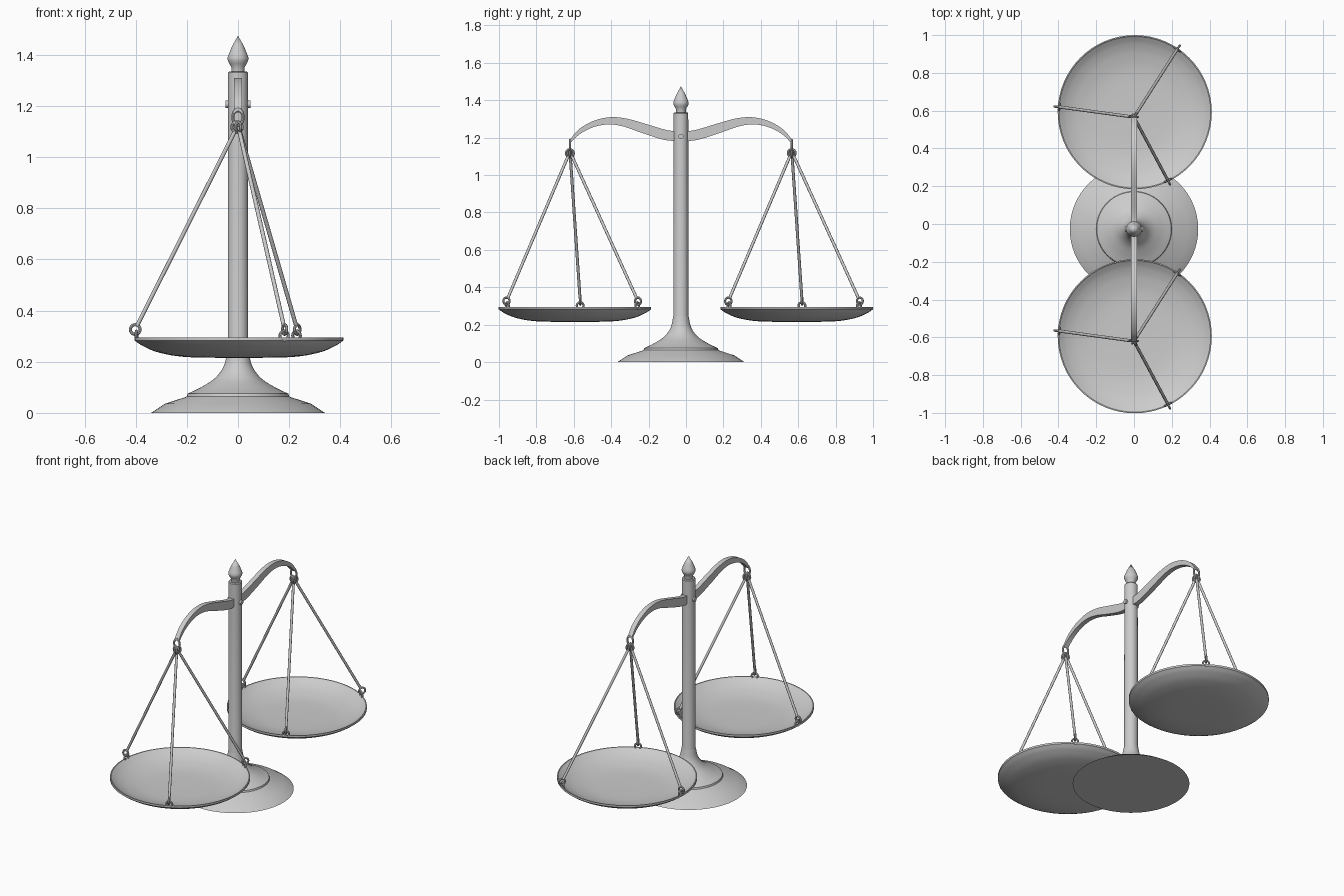
import bpy, bmesh, math
from mathutils import Vector, Matrix

if "Cube" in bpy.data.objects:
    bpy.data.objects.remove(bpy.data.objects["Cube"])

CY = -0.027          # post centre in y
SPAN = 0.593         # half length of the beam
PAN_R = 0.408


def finish(name, bm, angle=35):
    bmesh.ops.recalc_face_normals(bm, faces=bm.faces)
    me = bpy.data.meshes.new(name)
    bm.to_mesh(me)
    bm.free()
    ob = bpy.data.objects.new(name, me)
    bpy.context.collection.objects.link(ob)
    bpy.ops.object.select_all(action='DESELECT')
    ob.select_set(True)
    bpy.context.view_layer.objects.active = ob
    bpy.ops.object.shade_smooth_by_angle(angle=math.radians(angle))
    return ob


def spline(pts, n=6):
    """Smooth path through points (Catmull-Rom)."""
    p = [Vector(q) for q in pts]
    p = [2 * p[0] - p[1]] + p + [2 * p[-1] - p[-2]]
    out = []
    for a, b, c, d in zip(p, p[1:], p[2:], p[3:]):
        for i in range(n):
            t = i / n
            out.append(0.5 * (2 * b + (c - a) * t + (2 * a - 5 * b + 4 * c - d) * t * t
                              + (3 * b - a - 3 * c + d) * t ** 3))
    return out + [p[-2]]


def lathe(name, profile, centre, seg=64):
    """Spin an (r, z) profile round a vertical axis."""
    bm = bmesh.new()
    vs = [bm.verts.new((r, 0, z)) for r, z in profile]
    es = [bm.edges.new(e) for e in zip(vs, vs[1:])]
    bmesh.ops.spin(bm, geom=vs + es, cent=(0, 0, 0), axis=(0, 0, 1),
                   angle=2 * math.pi, steps=seg, use_duplicate=False)
    bmesh.ops.remove_doubles(bm, verts=bm.verts, dist=1e-5)
    bmesh.ops.translate(bm, verts=bm.verts, vec=centre)
    return finish(name, bm)


def add_ring(bm, centre, normal, R, r, stretch=1.0, seg=20, sides=8):
    q = Vector(normal).to_track_quat('Z', 'Y')
    rows = []
    for i in range(seg):
        a = 2 * math.pi * i / seg
        row = []
        for j in range(sides):
            b = 2 * math.pi * j / sides
            k = R + r * math.cos(b)
            v = q @ Vector((k * math.cos(a), k * math.sin(a), r * math.sin(b)))
            v.z *= stretch
            row.append(bm.verts.new(v + Vector(centre)))
        rows.append(row)
    for i in range(seg):
        A, B = rows[i], rows[(i + 1) % seg]
        for j in range(sides):
            k = (j + 1) % sides
            bm.faces.new((A[j], B[j], B[k], A[k]))


def add_rod(bm, a, b, r, seg=12):
    a, b = Vector(a), Vector(b)
    m = Matrix.Translation((a + b) / 2) @ (b - a).to_track_quat('Z', 'Y').to_matrix().to_4x4()
    bmesh.ops.create_cone(bm, cap_ends=True, segments=seg, radius1=r, radius2=r,
                          depth=(b - a).length, matrix=m)


# stepped foot flaring up into the post
flare = [tuple(v) for v in spline([(0.197, 0.075), (0.145, 0.1), (0.09, 0.136),
                                   (0.055, 0.185), (0.04, 0.25)])]
lathe("base_and_post", [(0, 0), (0.34, 0), (0.285, 0.036), (0.205, 0.062), (0.2, 0.065)]
      + flare + [(0.039, 1.33), (0.035, 1.335), (0, 1.335)], (0, CY, 0))

# pointed finial
lathe("finial", [(0, 1.33), (0.026, 1.33), (0.026, 1.352), (0.034, 1.365), (0.04, 1.378),
                 (0.041, 1.388), (0.037, 1.4), (0.024, 1.432), (0, 1.475)], (0, CY, 0), 32)

# pivot pin through the post
bm = bmesh.new()
add_rod(bm, (-0.048, CY, 1.207), (0.048, CY, 1.207), 0.014, 20)
finish("pivot_pin", bm)

# swan-neck beam: (offset, height, thickness), mirrored about the post
half = spline([(0.0, 1.209, 0.05), (0.08, 1.214, 0.054), (0.2, 1.25, 0.052), (0.3, 1.281, 0.045),
               (0.385, 1.29, 0.038), (0.47, 1.272, 0.031), (0.545, 1.23, 0.023),
               (SPAN, 1.178, 0.012)])
path = [Vector((-v.x, v.y, v.z)) for v in half[:0:-1]] + half
bm = bmesh.new()
prev = None
for i, p in enumerate(path):
    a, b = path[max(i - 1, 0)], path[min(i + 1, len(path) - 1)]
    n = Vector((-(b.y - a.y), b.x - a.x)).normalized() * p.z / 2
    row = [bm.verts.new((x, CY + p.x + s * n.x, p.y + s * n.y))
           for x, s in ((-0.015, -1), (0.015, -1), (0.015, 1), (-0.015, 1))]
    if prev:
        for j in range(4):
            k = (j + 1) % 4
            bm.faces.new((prev[j], row[j], row[k], prev[k]))
    else:
        bm.faces.new(row)
    prev = row
bm.faces.new(prev)
finish("beam", bm)

# hanging pans, one on each arm
outer = spline([(0, 0.215), (0.2, 0.218), (0.31, 0.235), (0.375, 0.261), (PAN_R, 0.283)])
inner = spline([(PAN_R - 0.008, 0.292), (0.36, 0.268), (0.3, 0.247), (0.2, 0.231), (0, 0.227)])
dish = [tuple(v) for v in outer] + [(PAN_R, 0.295), (PAN_R - 0.006, 0.295)] + [tuple(v) for v in inner]
for side, s in (("left", -1), ("right", 1)):
    ay = CY + s * SPAN
    c = Vector((0.004, ay + 0.026, 0))
    lathe(side + "_pan", dish, c, 64)

    # link joining beam tip and rods
    bm = bmesh.new()
    add_ring(bm, (0, ay, 1.156), (0, 1, 0), 0.02, 0.006, 1.5)
    finish(side + "_link", bm)

    # three rods with an eye at each end and a lug on the rim
    rods, lugs = bmesh.new(), bmesh.new()
    for deg in (56, 176, 296):
        a = math.radians(deg)
        out = Vector((math.cos(a), math.sin(a), 0))
        tang = Vector((-out.y, out.x, 0))
        top = Vector((0, ay, 1.117)) + out * 0.004
        low = c + out * 0.407 + Vector((0, 0, 0.326))
        d = (low - top).normalized()
        add_rod(rods, top + d * 0.02, low - d * 0.018, 0.008)
        add_ring(rods, top, tang, 0.02, 0.006)
        add_ring(rods, low, tang, 0.019, 0.006)
        add_ring(lugs, c + out * 0.402 + Vector((0, 0, 0.302)), out, 0.018, 0.006)
    finish(side + "_rods", rods)
    finish(side + "_lugs", lugs)
